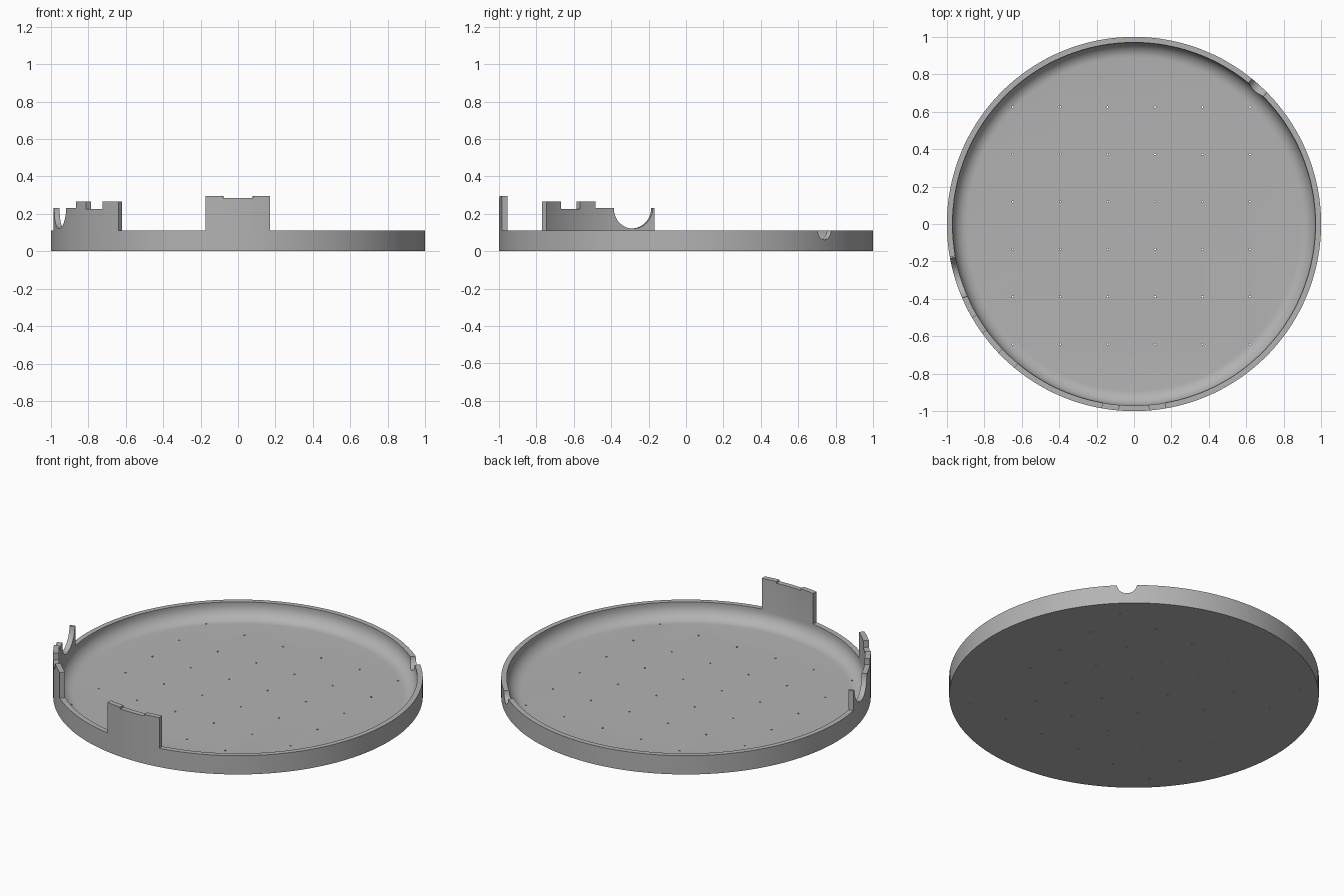
import bpy, bmesh
from math import sin, cos, pi, radians
from mathutils import Matrix, Vector

if "Cube" in bpy.data.objects:
    bpy.data.objects.remove(bpy.data.objects["Cube"])

SEGMENTS = 180
OUTER, INNER = 1.0, 0.97
FLOOR, FILLET, RIM, TALL = 0.02, 0.08, 0.112, 0.295

gray = bpy.data.materials.new("plain gray")
gray.use_nodes = True
gray.diffuse_color = (0.45, 0.45, 0.45, 1)
gray.node_tree.nodes["Principled BSDF"].inputs["Base Color"].default_value = (0.45, 0.45, 0.45, 1)


def make_object(name, bm):
    bmesh.ops.recalc_face_normals(bm, faces=bm.faces[:])
    mesh = bpy.data.meshes.new(name)
    bm.to_mesh(mesh)
    bm.free()
    obj = bpy.data.objects.new(name, mesh)
    bpy.context.collection.objects.link(obj)
    return obj


def sweep(points, start, sweep_angle, steps, closed):
    """Turn a radius-height profile about the z axis and cap the open ends."""
    bm = bmesh.new()
    turn = Matrix.Rotation(radians(start), 3, "Z")
    verts = [bm.verts.new(turn @ Vector((r, 0, z))) for r, z in points]
    pairs = list(zip(verts, verts[1:]))
    if closed:
        pairs.append((verts[-1], verts[0]))
    edges = [bm.edges.new(pair) for pair in pairs]
    bmesh.ops.spin(bm, geom=edges, cent=(0, 0, 0), axis=(0, 0, 1),
                   angle=radians(sweep_angle), steps=steps)
    bmesh.ops.remove_doubles(bm, verts=bm.verts[:], dist=1e-5)
    bmesh.ops.holes_fill(bm, edges=[e for e in bm.edges if e.is_boundary], sides=0)
    return bm


def sector(name, start, end, bottom):
    """Curved block over the wall between two angles, from bottom upward."""
    corners = [(0.9, bottom), (1.1, bottom), (1.1, 0.4), (0.9, 0.4)]
    steps = max(4, int((end - start) / 3))
    return make_object(name, sweep(corners, start, end - start, steps, True))


def radial_hole(name, angle, height, radius):
    """Round cutter that passes through the wall along a radius."""
    bm = bmesh.new()
    place = (Matrix.Rotation(radians(angle), 4, "Z")
             @ Matrix.Translation((0.985, 0, height)) @ Matrix.Rotation(pi / 2, 4, "Y"))
    bmesh.ops.create_cone(bm, cap_ends=True, segments=48, radius1=radius,
                          radius2=radius, depth=0.2, matrix=place)
    return make_object(name, bm)


# Tray: lathed floor, inner fillet and wall
arc = [(INNER - FILLET + FILLET * cos(t), FLOOR + FILLET - FILLET * sin(t))
       for t in (i * pi / 20 for i in range(11))]
profile = [(OUTER, 0), (OUTER, TALL), (INNER, TALL)] + arc
tray = make_object("tray", sweep(profile, 0, 360, SEGMENTS, False))

# Cutters that lower the wall to the rim and step the two raised tabs
cutters = [
    sector("rim_cutter_long", 279.9, 550, RIM),
    sector("rim_cutter_short", 230.3, 260, RIM),
    sector("front_tab_step", 265.4, 274.6, 0.285),
    sector("side_tab_top", 205, 232, 0.265),
    sector("side_tab_low_step", 188, 210, 0.23),
    sector("side_tab_slot", 215.8, 223.5, 0.225),
    radial_hole("side_tab_scoop", 197, 0.23, 0.109),
    radial_hole("rim_notch", 47.8, 0.115, 0.054),
]

# Grid of fine drain holes
bm = bmesh.new()
for i in range(6):
    for j in range(6):
        spot = Matrix.Translation((-0.648 + 0.2535 * i, -0.642 + 0.2535 * j, 0.02))
        bmesh.ops.create_cone(bm, cap_ends=True, segments=10, radius1=0.005,
                              radius2=0.005, depth=0.2, matrix=spot)
cutters.append(make_object("drain_holes", bm))

for cutter in cutters:
    cutter.hide_render = True
    mod = tray.modifiers.new(cutter.name, "BOOLEAN")
    mod.operation, mod.solver, mod.object = "DIFFERENCE", "EXACT", cutter

# Apply the cuts, then drop the cutters
depsgraph = bpy.context.evaluated_depsgraph_get()
cut_mesh = bpy.data.meshes.new_from_object(tray.evaluated_get(depsgraph))
tray.modifiers.clear()
tray.data = cut_mesh
for cutter in cutters:
    bpy.data.objects.remove(cutter)

tray.data.materials.clear()
tray.data.materials.append(gray)
bpy.ops.object.select_all(action="DESELECT")
tray.select_set(True)
bpy.context.view_layer.objects.active = tray
bpy.ops.object.shade_smooth_by_angle(angle=radians(30))
